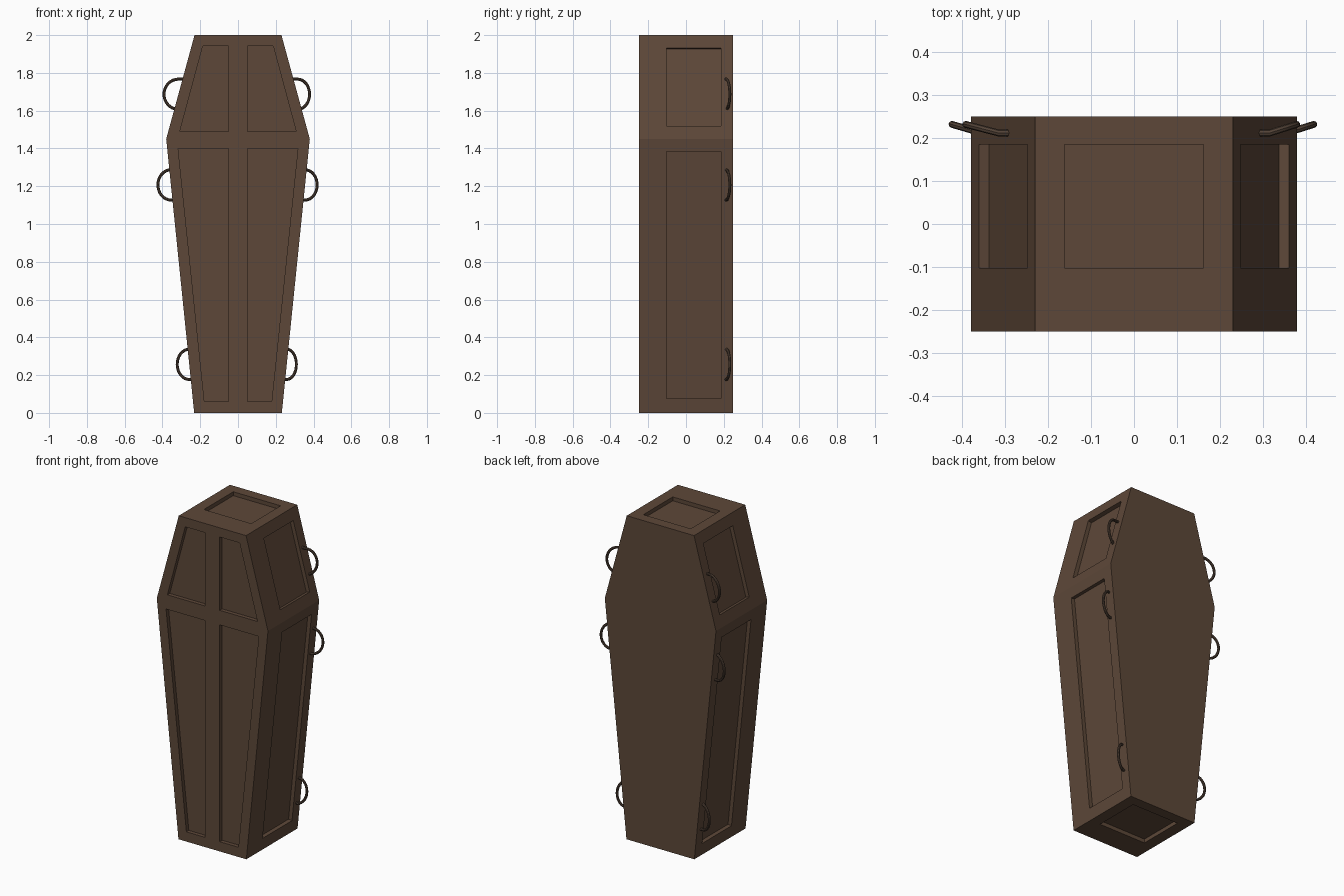
import bpy, bmesh, math
from mathutils import Vector

if "Cube" in bpy.data.objects:
    bpy.data.objects.remove(bpy.data.objects["Cube"])

DEPTH = 0.024
HALF_Y = 0.25


def material(name, color):
    m = bpy.data.materials.new(name)
    m.diffuse_color = color
    m.use_nodes = True
    m.node_tree.nodes["Principled BSDF"].inputs["Base Color"].default_value = m.diffuse_color
    return m


wood = material("dark_wood", (0.11, 0.064, 0.04, 1))
metal = material("dark_bronze", (0.085, 0.055, 0.038, 1))


def add_prism(bm, points, offset):
    """Closed prism from a polygon swept along offset."""
    a = [bm.verts.new(p) for p in points]
    b = [bm.verts.new(Vector(p) + offset) for p in points]
    bm.faces.new(a)
    bm.faces.new(b[::-1])
    for i in range(len(a)):
        j = (i + 1) % len(a)
        bm.faces.new((a[i], b[i], b[j], a[j]))


def finish(bm, name, mat):
    bmesh.ops.recalc_face_normals(bm, faces=bm.faces[:])
    mesh = bpy.data.meshes.new(name)
    bm.to_mesh(mesh)
    bm.free()
    ob = bpy.data.objects.new(name, mesh)
    bpy.context.collection.objects.link(ob)
    mesh.materials.append(mat)
    return ob


def side_x(z):
    """Half width of the coffin at height z."""
    return 0.232 + 0.148 * z / 1.45 if z < 1.45 else 0.38 - 0.15 * (z - 1.45) / 0.55


# Six-sided coffin body
outline = [(s * side_x(z), -HALF_Y, z)
           for s, z in ((-1, 0), (1, 0), (1, 1.45), (1, 2), (-1, 2), (-1, 1.45))]
bm = bmesh.new()
add_prism(bm, outline, Vector((0, 2 * HALF_Y, 0)))
body = finish(bm, "coffin_body", wood)

# Recess cutters
bm = bmesh.new()


def recess(points, normal):
    n = Vector(normal).normalized()
    add_prism(bm, [Vector(p) + n * 0.02 for p in points], -n * (DEPTH + 0.02))


Y0, Y1 = -0.102, 0.185
for s in (-1, 1):
    # front panels
    for quad in (((0.05, 1.49), (0.308, 1.49), (0.186, 1.943), (0.05, 1.943)),
                 ((0.05, 0.06), (0.178, 0.06), (0.317, 1.40), (0.05, 1.40))):
        recess([(s * x, -HALF_Y, z) for x, z in quad], (0, -1, 0))
    # side panels
    for z0, z1 in ((0.075, 1.385), (1.52, 1.932)):
        x0, x1 = side_x(z0), side_x(z1)
        recess([(s * x0, Y0, z0), (s * x0, Y1, z0), (s * x1, Y1, z1), (s * x1, Y0, z1)],
               (s * (z1 - z0), 0, x0 - x1))
# end panels
for z, n in ((0, -1), (2, 1)):
    recess([(-0.162, Y0, z), (0.162, Y0, z), (0.162, Y1, z), (-0.162, Y1, z)], (0, 0, n))
cutter = finish(bm, "panel_cutter", wood)
cutter.hide_render = True

mod = body.modifiers.new("panels", 'BOOLEAN')
mod.operation = 'DIFFERENCE'
mod.solver = 'EXACT'
mod.object = cutter
bpy.context.view_layer.objects.active = body
bpy.ops.object.modifier_apply(modifier=mod.name)
bpy.data.objects.remove(cutter)


# Bowed carrying handles
def handle(name, s, zc, reach, r=0.008, half=0.08):
    base = side_x(zc)
    bow = reach - r - base
    pts = [(s * (side_x(zc + half) - 0.015), 0.212, zc + half)]
    for i in range(17):
        t = math.pi * i / 16
        pts.append((s * (base + bow * math.sin(t)), 0.212 + 0.02 * math.sin(t),
                    zc + half * math.cos(t)))
    pts.append((s * (side_x(zc - half) - 0.015), 0.212, zc - half))
    cu = bpy.data.curves.new(name, 'CURVE')
    cu.dimensions = '3D'
    cu.bevel_depth = r
    cu.bevel_resolution = 2
    cu.use_fill_caps = True
    sp = cu.splines.new('POLY')
    sp.points.add(len(pts) - 1)
    for p, co in zip(sp.points, pts):
        p.co = (*co, 1)
    cu.materials.append(metal)
    ob = bpy.data.objects.new(name, cu)
    bpy.context.collection.objects.link(ob)
    bpy.ops.object.select_all(action='DESELECT')
    ob.select_set(True)
    bpy.context.view_layer.objects.active = ob
    bpy.ops.object.convert(target='MESH')
    bpy.ops.object.shade_smooth_by_angle()


for label, zc, right, left in (("upper", 1.687, 0.387, 0.40),
                               ("middle", 1.207, 0.427, 0.432),
                               ("lower", 0.257, 0.317, 0.33)):
    handle(f"{label}_handle_right", 1, zc, right)
    handle(f"{label}_handle_left", -1, zc, left)
